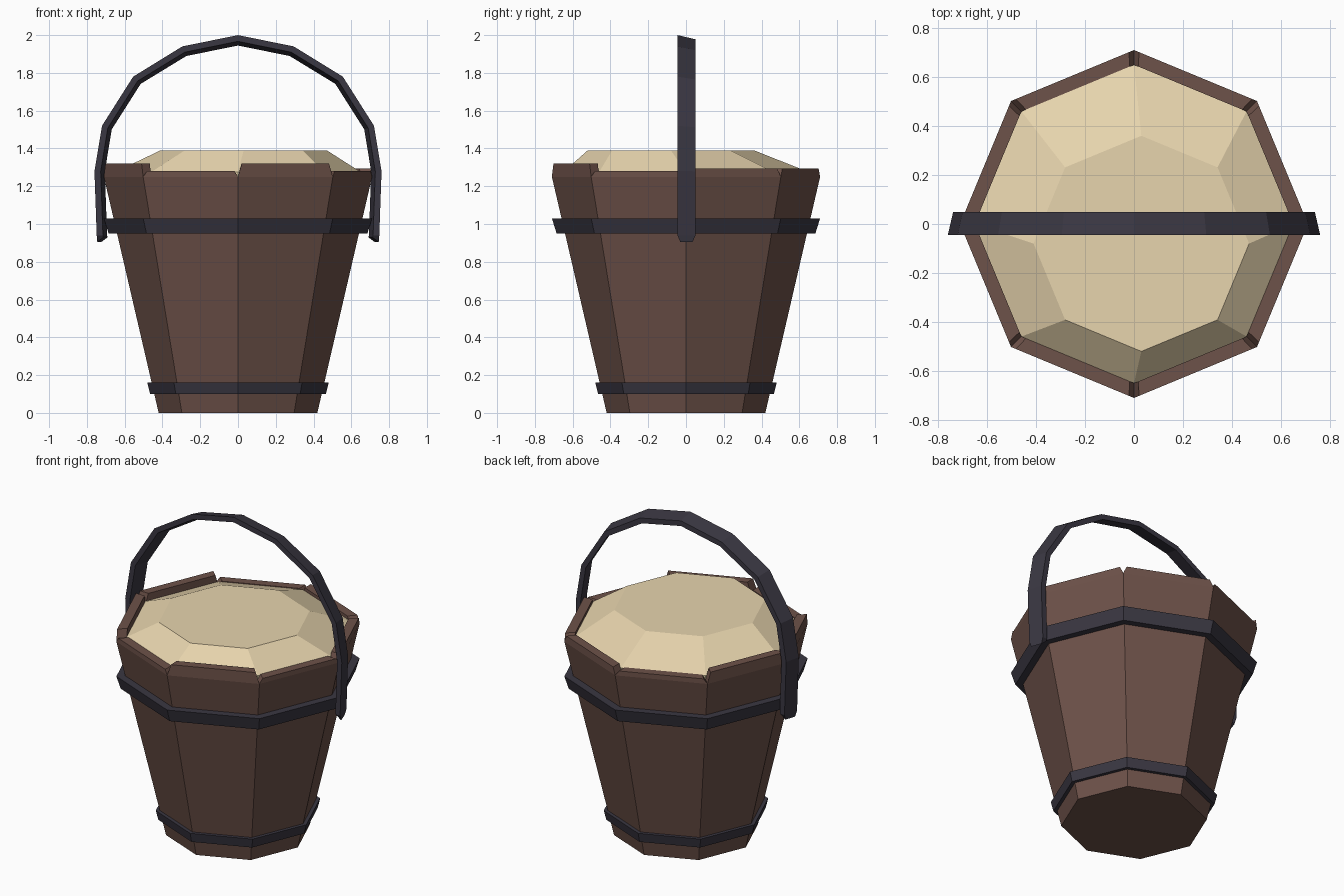
import bpy, math
from mathutils import Vector

if "Cube" in bpy.data.objects:
    bpy.data.objects.remove(bpy.data.objects["Cube"])


def material(name, rgb):
    m = bpy.data.materials.new(name)
    m.diffuse_color = (*rgb, 1)
    m.use_nodes = True
    m.node_tree.nodes["Principled BSDF"].inputs["Base Color"].default_value = m.diffuse_color
    return m


WOOD = material("brown_wood", (0.155, 0.084, 0.067))
IRON = material("dark_iron", (0.042, 0.038, 0.054))
GRAIN = material("pale_flour", (0.80, 0.66, 0.42))


def corner(i, r, z, cx=0, cy=0):
    a = math.radians(45 * i)
    return Vector((cx + r * math.cos(a), cy + r * math.sin(a), z))


def loft(name, sections, mat, closed=False):
    """Skin equal-length sections; cap the ends unless closed into a ring."""
    n, m = len(sections[0]), len(sections)
    verts = [v for s in sections for v in s]
    faces = []
    for j in range(m if closed else m - 1):
        k = (j + 1) % m
        for i in range(n):
            h = (i + 1) % n
            faces.append((j * n + i, j * n + h, k * n + h, k * n + i))
    if not closed:
        faces += [tuple(reversed(range(n))), tuple(range((m - 1) * n, m * n))]
    me = bpy.data.meshes.new(name)
    me.from_pydata(verts, [], faces)
    me.materials.append(mat)
    ob = bpy.data.objects.new(name, me)
    bpy.context.collection.objects.link(ob)
    # consistent outward normals
    import bmesh
    bm = bmesh.new()
    bm.from_mesh(me)
    bmesh.ops.recalc_face_normals(bm, faces=bm.faces)
    bm.to_mesh(me)
    bm.free()
    return ob


# Eight staves of uneven height, with small notches between their tops
WALL = 0.06
heights = [1.295, 1.295, 1.28, 1.32, 1.32, 1.28, 1.32, 1.28]
for i, h in enumerate(heights):
    rings = []
    for z, r, inset in ((0, 0.42, 0), (1.25, 0.71, 0), (h, 0.71, 0.04)):
        o0, o1 = corner(i, r, z), corner(i + 1, r, z)
        n0, n1 = corner(i, r - WALL, z), corner(i + 1, r - WALL, z)
        rings.append([o0.lerp(o1, inset), o1.lerp(o0, inset),
                      n1.lerp(n0, inset), n0.lerp(n1, inset)])
    loft(f"stave_{i + 1}", rings, WOOD)

# Bucket floor
loft("bucket_floor", [[corner(i, r, z) for i in range(8)]
                      for z, r in ((0, 0.36), (0.06, 0.372))], WOOD)

# Iron hoops
for name, z0, r0, z1, r1 in (("lower_hoop", 0.10, 0.465, 0.16, 0.48),
                             ("upper_hoop", 0.95, 0.685, 1.03, 0.71)):
    section = ((r0, z0), (r1, z1), (r1 - 0.06, z1), (r0 - 0.06, z0))
    loft(name, [[corner(i, r, z) for r, z in section] for i in range(8)],
         IRON, closed=True)

# Flour heap with an off-centre flat top
loft("flour_heap", [[corner(i, 0.645, 1.20) for i in range(8)],
                    [corner(i, 0.65, 1.275) for i in range(8)],
                    [corner(i, 0.44, 1.39, 0.03, -0.08) for i in range(8)]], GRAIN)

# Carrying handle: flat strip, slightly smaller toward the back
half = [(0.745, 0.905), (0.748, 0.94), (0.76, 1.28), (0.72, 1.52),
        (0.555, 1.78), (0.295, 1.94)]
path = [(-x, z) for x, z in half] + [(0, 2.0)] + half[::-1]
strip = []
for x, z in path:
    n = Vector((x, 0, max(z - 1.25, 0))).normalized()
    tip = z < 0.92
    yf, yb = (-0.03, 0.035) if tip else (-0.045, 0.05)
    lift = Vector((0, 0, 0.025 if tip else 0))
    p = Vector((x, 0, z))
    front, back = Vector((0, yf, 0)), Vector((0, yb, 0))
    strip.append([p + front, p - n * 0.022 + back,
                  p - n * 0.055 + back + lift, p - n * 0.033 + front + lift])
loft("handle", strip, IRON)
